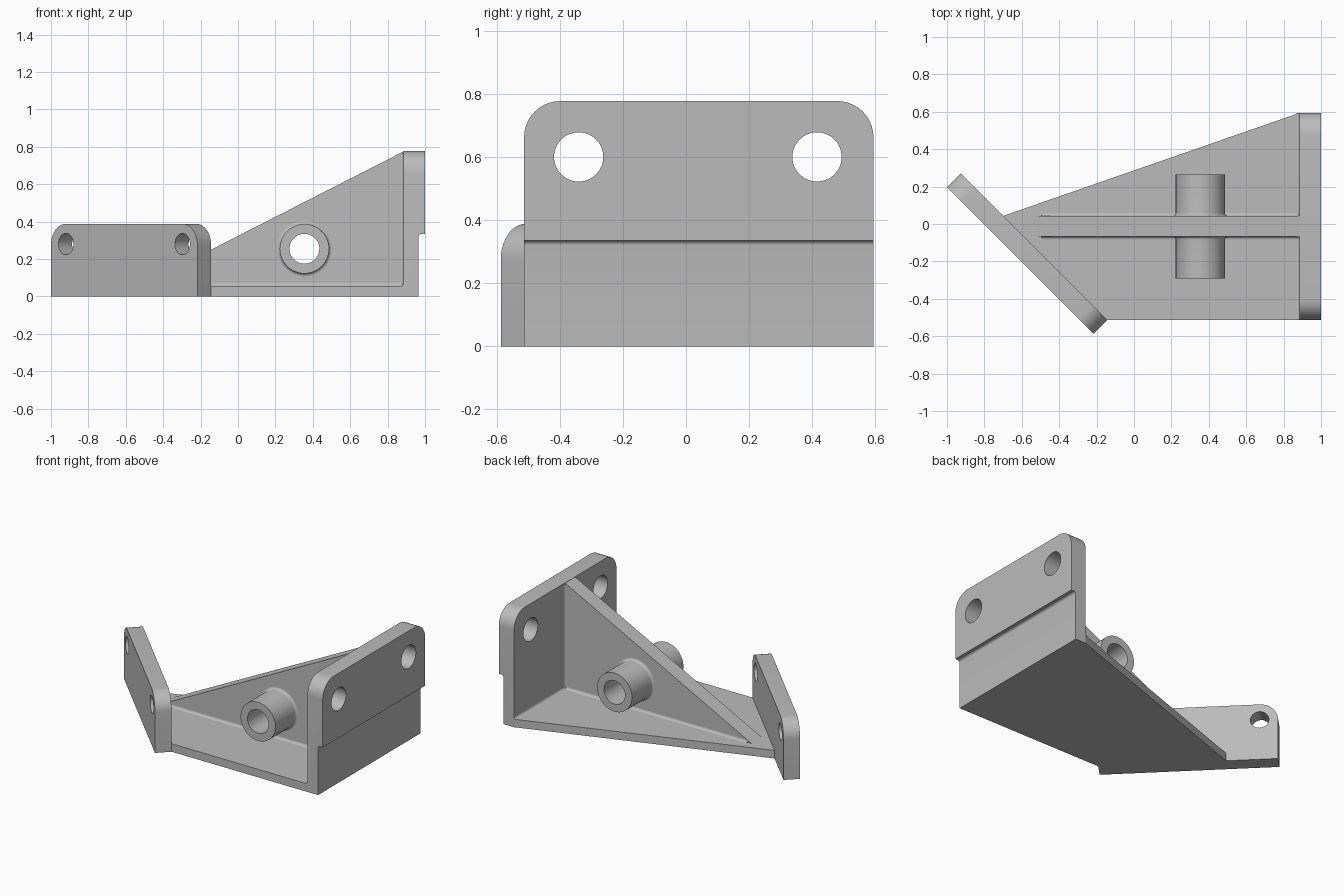
import bpy, bmesh, math
from mathutils import Vector

if "Cube" in bpy.data.objects:
    bpy.data.objects.remove(bpy.data.objects["Cube"])

X, Y, Z = Vector((1, 0, 0)), Vector((0, 1, 0)), Vector((0, 0, 1))
grey = bpy.data.materials.new("plain grey")
grey.diffuse_color = (0.5, 0.5, 0.5, 1)
grey.use_nodes = True
grey.node_tree.nodes["Principled BSDF"].inputs["Base Color"].default_value = grey.diffuse_color


def finish(name, bm):
    bmesh.ops.remove_doubles(bm, verts=bm.verts, dist=1e-5)
    bmesh.ops.recalc_face_normals(bm, faces=bm.faces)
    me = bpy.data.meshes.new(name)
    bm.to_mesh(me)
    bm.free()
    me.materials.append(grey)
    ob = bpy.data.objects.new(name, me)
    bpy.context.collection.objects.link(ob)
    return ob


def prism(name, pts, origin, u, v, w):
    """Profile pts in the (u, v) plane, extruded along vector w."""
    bm = bmesh.new()
    o = Vector(origin)
    face = bm.faces.new([bm.verts.new(o + u * a + v * b) for a, b in pts])
    ext = bmesh.ops.extrude_face_region(bm, geom=[face])["geom"]
    bmesh.ops.translate(bm, vec=w, verts=[g for g in ext if isinstance(g, bmesh.types.BMVert)])
    return finish(name, bm)


def arc(cx, cy, r, a0, a1, n=10):
    angles = [math.radians(a0 + (a1 - a0) * i / n) for i in range(n + 1)]
    return [(cx + r * math.cos(a), cy + r * math.sin(a)) for a in angles]


def tombstone(width, height, r):
    """Rectangle with rounded upper corners."""
    return ([(0, 0), (width, 0)] + arc(width - r, height - r, r, 0, 90)
            + arc(r, height - r, r, 90, 180))


def hole_cutter(centre, r, u, v, w):
    return prism("hole_cutter", arc(0, 0, r, 0, 360, 48)[:-1], Vector(centre) - w / 2, u, v, w)


def cut(ob, cutters):
    for c in cutters:
        c.hide_render = True
        m = ob.modifiers.new("cut", "BOOLEAN")
        m.operation, m.solver, m.object = "DIFFERENCE", "EXACT", c
    dg = bpy.context.evaluated_depsgraph_get()
    me = bpy.data.meshes.new_from_object(ob.evaluated_get(dg))
    ob.modifiers.clear()
    ob.data = me
    for c in cutters:
        bpy.data.objects.remove(c)


YC, HALF, R = -0.0125, 0.055, 0.016      # web centre, half thickness, fillet radius
FLOOR, WALL, FRONT, BACK = 0.055, 0.885, -0.513, 0.594

# floor plate
prism("floor_plate", [(WALL, FRONT), (WALL, BACK), (-0.70, 0.043), (-0.144, FRONT)],
      (0, 0, 0), X, Y, Z * FLOOR)

# upright mounting wall with a stepped outer face and two holes
wall = prism("mounting_wall", tombstone(BACK - FRONT, 0.777, 0.115),
             (WALL, FRONT, 0), Y, Z, X * (1 - WALL))
step = [(0.965, -0.1), (1.1, -0.1), (1.1, 0.335)] + arc(0.98, 0.32, 0.015, 90, 180, 6)
cut(wall, [prism("step_cutter", step, (0, -1, 0), X, Z, Y * 2)]
    + [hole_cutter((0.94, y, 0.6), 0.078, Y, Z, X * 0.4) for y in (-0.34, 0.415)])

# angled mounting plate with two holes
along = Vector((1, -1, 0)).normalized()
inward = Vector((1, 1, 0)).normalized()
start = Vector((-1, 0.196, 0))
angled = prism("angled_plate", tombstone(1.107, 0.388, 0.112), start, along, Z, inward * 0.104)
cut(angled, [hole_cutter(start + along * d + inward * 0.052 + Z * 0.28, 0.057, along, Z, inward * 0.3)
             for d in (0.113, 0.994)])

# triangular web, bored for the pin
web = prism("web", [(-0.527, FLOOR), (WALL, FLOOR), (WALL, 0.775)],
            (0, YC - HALF, 0), X, Z, Y * 2 * HALF)
cut(web, [hole_cutter((0.355, YC, 0.255), 0.08, X, Z, Y * 0.6)])


# concave corner fillet section
FILLET = [(0, 0)] + arc(R, R, R, 270, 180, 6)

for s, side in ((-1, "front"), (1, "back")):
    face = YC + s * HALF
    out = Y * s
    # boss tube with a flared root, turned around the pin axis
    length = 0.278 - HALF
    prof = ([(0.08, 0), (0.08, length), (0.132, length)]
            + arc(0.132 + R, R, R, 180, 270, 6))
    bm = bmesh.new()
    vs = [bm.verts.new(Vector((0.355 + r, face + s * d, 0.255))) for r, d in prof]
    es = [bm.edges.new(p) for p in zip(vs, vs[1:])]
    bmesh.ops.spin(bm, geom=vs + es, cent=(0.355, face, 0.255), axis=Y,
                   angle=math.tau, steps=48)
    finish(side + "_boss", bm)
    # fillets where web, floor and wall meet
    prism(side + "_web_floor_fillet", FILLET, (-0.495, face, FLOOR), out, Z, X * (WALL + 0.495))
    prism(side + "_web_wall_fillet", FILLET, (WALL, face, FLOOR), out, -X, Z * 0.71)
    end = BACK if s > 0 else FRONT
    prism(side + "_floor_wall_fillet", FILLET, (WALL, face, FLOOR), -X, Z, Y * (end - face))

# smooth curved surfaces, keep hard edges
bpy.ops.object.select_all(action="SELECT")
bpy.context.view_layer.objects.active = wall
bpy.ops.object.shade_smooth_by_angle(angle=math.radians(30))
